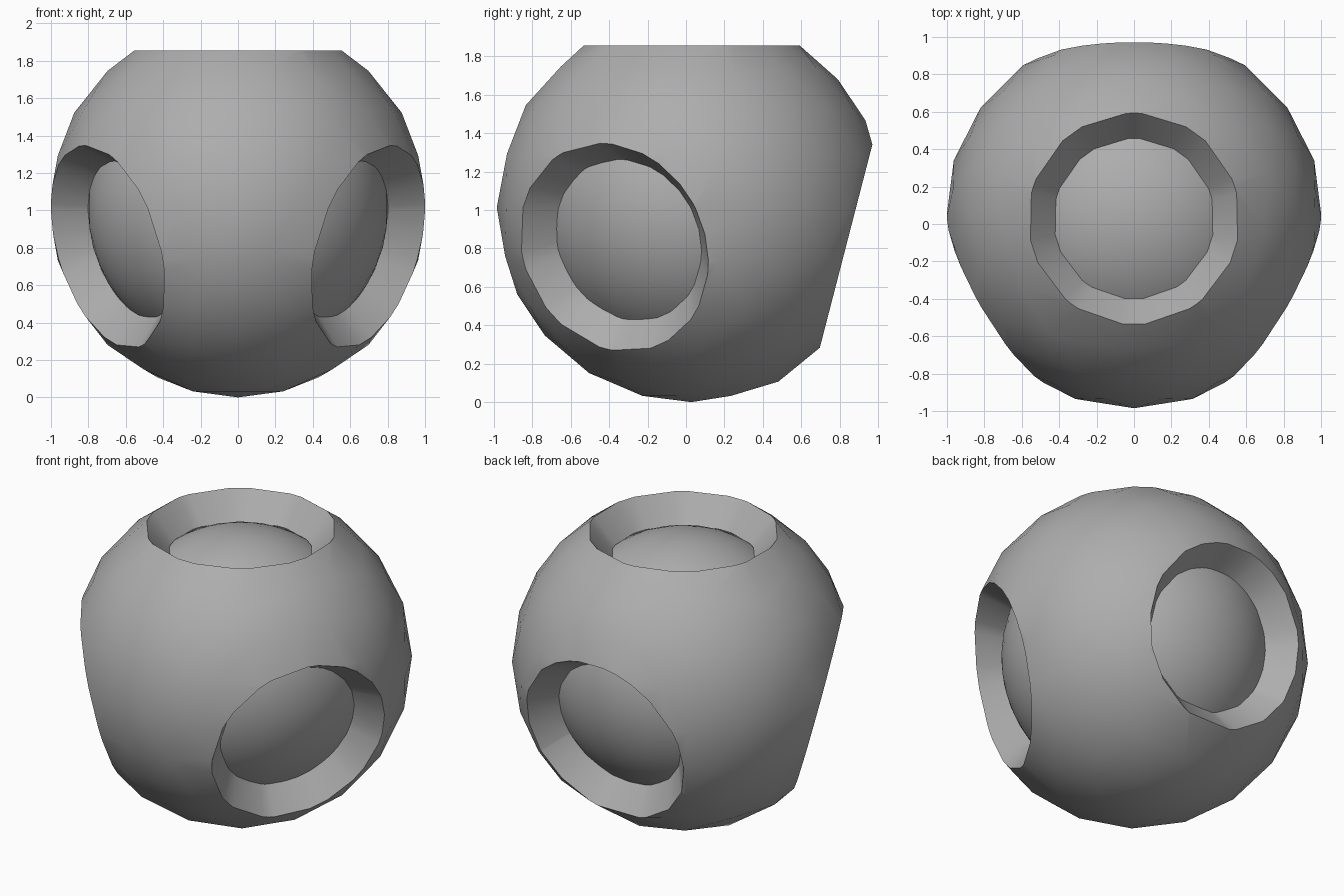
import bpy
import bmesh
from math import radians, sin, cos
from mathutils import Matrix, Vector

if "Cube" in bpy.data.objects:
    bpy.data.objects.remove(bpy.data.objects["Cube"], do_unlink=True)

CENTRE = Vector((0, 0.028, 1.013))
SHELL_RADIUS = 1.013
CORE_RADIUS = 0.803

grey = bpy.data.materials.new("plain grey")
grey.use_nodes = True
grey.diffuse_color = (0.42, 0.42, 0.42, 1)
grey.node_tree.nodes["Principled BSDF"].inputs["Base Color"].default_value = grey.diffuse_color


def ball(subdivisions, radius):
    bm = bmesh.new()
    bmesh.ops.create_icosphere(bm, subdivisions=subdivisions, radius=radius,
                               matrix=Matrix.Rotation(radians(90), 4, "Z"))
    return bm


def finish(name, bm):
    mesh = bpy.data.meshes.new(name)
    bm.to_mesh(mesh)
    bm.free()
    mesh.materials.append(grey)
    obj = bpy.data.objects.new(name, mesh)
    obj.location = CENTRE
    bpy.context.collection.objects.link(obj)
    bpy.ops.object.select_all(action="DESELECT")
    obj.select_set(True)
    bpy.context.view_layer.objects.active = obj
    bpy.ops.object.shade_smooth_by_angle(angle=radians(30))


def set_ring(verts, axis, distance, radius):
    """Place verts on a circle around the axis."""
    for v in verts:
        side = v.co - axis * v.co.dot(axis)
        v.co = axis * distance + side.normalized() * radius


def cut_socket(bm, axis, distance, radius):
    """Slice a flat cap off the shell and sink a tapered wall from its rim."""
    geom = bm.verts[:] + bm.edges[:] + bm.faces[:]
    cut = bmesh.ops.bisect_plane(bm, geom=geom, dist=1e-5, plane_co=axis * distance,
                                 plane_no=axis, clear_outer=True)["geom_cut"]
    rim = [g for g in cut if isinstance(g, bmesh.types.BMVert)]
    edges = [g for g in cut if isinstance(g, bmesh.types.BMEdge)]
    set_ring(rim, axis, distance, radius)
    wall = bmesh.ops.extrude_edge_only(bm, edges=edges)["geom"]
    inner = [g for g in wall if isinstance(g, bmesh.types.BMVert)]
    set_ring(inner, axis, distance - 0.16, 0.43)


# Outer shell with one socket on top and three spaced around the sides
shell = ball(3, SHELL_RADIUS)
cut_socket(shell, Vector((0, 0, 1)), 0.842, 0.565)
tilt = radians(-14.5)
for turn in (90, 210, 330):
    a = radians(turn)
    cut_socket(shell, Vector((cos(a) * cos(tilt), sin(a) * cos(tilt), sin(tilt))), 0.83, 0.56)
bmesh.ops.recalc_face_normals(shell, faces=shell.faces[:])
finish("outer_shell", shell)

# Inner ball closing the sockets
finish("inner_ball", ball(4, CORE_RADIUS))
